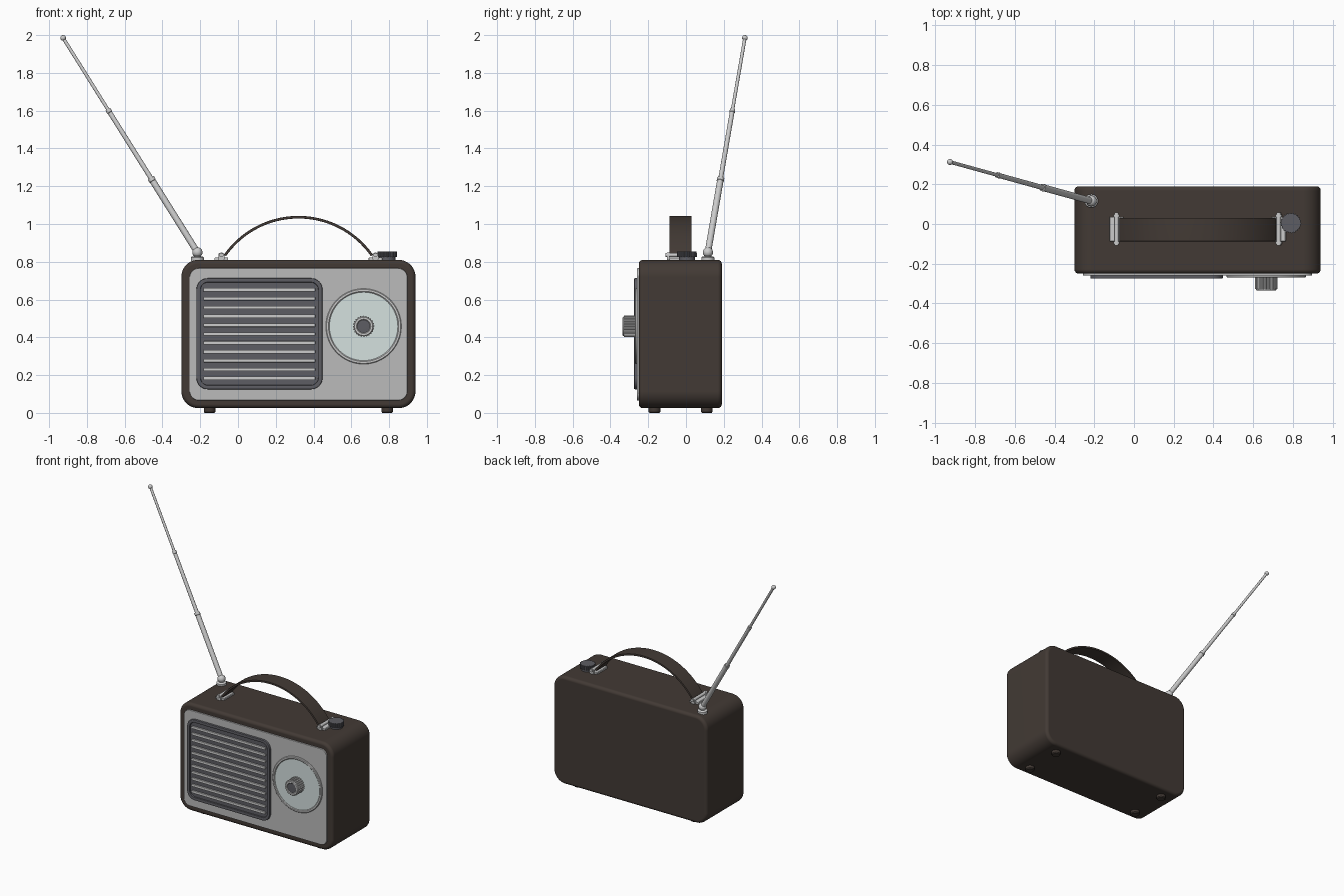
import bpy, bmesh, math
from mathutils import Vector

if "Cube" in bpy.data.objects:
    bpy.data.objects.remove(bpy.data.objects["Cube"])


def material(name, rgb):
    m = bpy.data.materials.new(name)
    m.diffuse_color = (*rgb, 1)
    m.use_nodes = True
    m.node_tree.nodes["Principled BSDF"].inputs["Base Color"].default_value = m.diffuse_color
    return m


BROWN = material("brown_leather", (0.055, 0.042, 0.035))
DARK = material("dark_grey", (0.11, 0.11, 0.125))
CREAM = material("pale_dial", (0.66, 0.75, 0.74))
METAL = material("metal", (0.55, 0.55, 0.55))
PLATE = material("plate_grey", (0.5, 0.5, 0.5))


def finish(name, bm, mat, bevel=0, segs=3, weighted=True):
    """Bevel the sharp edges, shade smooth by angle and link the object."""
    bmesh.ops.recalc_face_normals(bm, faces=bm.faces)
    if bevel:
        sharp = [e for e in bm.edges if e.calc_face_angle(0) > math.radians(35)]
        bmesh.ops.bevel(bm, geom=sharp, offset=bevel, segments=segs,
                        profile=0.5, affect='EDGES', clamp_overlap=True)
    me = bpy.data.meshes.new(name)
    bm.to_mesh(me)
    bm.free()
    me.shade_smooth()
    me.set_sharp_from_angle(angle=math.radians(36))
    if mat:
        me.materials.append(mat)
    ob = bpy.data.objects.new(name, me)
    bpy.context.collection.objects.link(ob)
    if weighted:
        ob.modifiers.new("weighted_normals", 'WEIGHTED_NORMAL').keep_sharp = True
    return ob


def rounded_rect(x0, x1, z0, z1, r, n=10):
    pts = []
    for i, (cx, cz) in enumerate([(x1 - r, z1 - r), (x0 + r, z1 - r),
                                  (x0 + r, z0 + r), (x1 - r, z0 + r)]):
        for k in range(n + 1):
            a = math.pi / 2 * (i + k / n)
            pts.append((cx + r * math.cos(a), cz + r * math.sin(a)))
    return pts


def prism(name, pts, y0, y1, mat, hole=None, bevel=0, segs=3):
    """Extrude an x-z outline along y, with an optional matching hole."""
    bm = bmesh.new()
    n = len(pts)

    def loop(outline, y):
        return [bm.verts.new((x, y, z)) for x, z in outline]

    def bridge(a, b):
        for i in range(n):
            j = (i + 1) % n
            bm.faces.new((a[i], a[j], b[j], b[i]))

    a, b = loop(pts, y0), loop(pts, y1)
    bridge(a, b)
    if hole:
        c, d = loop(hole, y0), loop(hole, y1)
        bridge(c, d)
        bridge(a, c)
        bridge(b, d)
    else:
        bm.faces.new(a)
        bm.faces.new(b)
    return finish(name, bm, mat, bevel, segs)


def lathe(name, profile, origin, axis, mat, n=32):
    """Revolve (radius, height) points around an axis through the origin."""
    bm = bmesh.new()
    rot = Vector(axis).to_track_quat('Z', 'Y')
    rings = []
    for r, h in profile:
        count = 1 if r == 0 else n
        rings.append([bm.verts.new(Vector(origin) + rot @ Vector(
            (r * math.cos(2 * math.pi * k / n), r * math.sin(2 * math.pi * k / n), h)))
            for k in range(count)])
    for a, b in zip(rings, rings[1:]):
        for k in range(n):
            j = (k + 1) % n
            quad = [a[k % len(a)], a[j % len(a)], b[j % len(b)], b[k % len(b)]]
            bm.faces.new(list(dict.fromkeys(quad)))
    return finish(name, bm, mat, weighted=False)


def ball(r, h=0, n=12):
    return [(0 if k in (0, n) else r * math.sin(math.pi * k / n),
             h - r * math.cos(math.pi * k / n)) for k in range(n + 1)]


def fluted(r, depth, teeth, cx=0, cz=0):
    pts = []
    for k in range(teeth * 4):
        a = 2 * math.pi * k / (teeth * 4)
        rr = r if k % 4 < 2 else r - depth
        pts.append((cx + rr * math.cos(a), cz + rr * math.sin(a)))
    return pts


# Case and front plate
prism("case", rounded_rect(-0.30, 0.94, 0.025, 0.81, 0.09, 12), -0.25, 0.19,
      BROWN, bevel=0.022, segs=4)
prism("front_plate", rounded_rect(-0.257, 0.897, 0.066, 0.766, 0.05), -0.26, -0.24,
      PLATE, bevel=0.004, segs=2)

# Speaker grille: frame, recessed backing and slats
prism("grille_frame", rounded_rect(-0.22, 0.447, 0.125, 0.713, 0.06), -0.275, -0.25,
      DARK, hole=rounded_rect(-0.198, 0.425, 0.147, 0.691, 0.04), bevel=0.005, segs=2)
prism("grille_backing", rounded_rect(-0.21, 0.437, 0.135, 0.703, 0.05), -0.264, -0.25, DARK)
for i in range(11):
    z = 0.183 + 0.0469 * i
    prism(f"grille_slat_{i + 1}", rounded_rect(-0.183, 0.409, z - 0.009, z + 0.009, 0.003, 2),
          -0.274, -0.255, METAL, bevel=0.003, segs=2)

# Tuning dial with fluted knob
DX, DZ = 0.665, 0.458
front = (0, -1, 0)
lathe("dial_ring", [(0.2, 0), (0.2, 0.016), (0.196, 0.02), (0.186, 0.02),
                    (0.181, 0.016), (0.181, 0)], (DX, -0.25, DZ), front, METAL, 64)
lathe("dial_face", [(0.182, 0), (0.182, 0.015), (0, 0.015)],
      (DX, -0.25, DZ), front, CREAM, 64)
prism("tuning_knob", fluted(0.057, 0.005, 24, DX, DZ), -0.328, -0.26, METAL)
lathe("tuning_knob_rim", [(0.052, 0), (0.052, 0.006), (0.048, 0.01), (0.038, 0.01),
                          (0.034, 0.006)], (DX, -0.325, DZ), front, METAL, 48)
lathe("tuning_knob_cap", [(0.035, 0), (0.035, 0.006), (0, 0.007)],
      (DX, -0.325, DZ), front, DARK, 48)

# Volume knob on top
volume = prism("volume_knob", fluted(0.052, 0.004, 22), 0.015, 0.045, DARK)
volume.rotation_euler.x = math.pi / 2
volume.location = (0.79, 0.005, 0.81)
lathe("volume_knob_cap", [(0.043, 0), (0.043, 0.043), (0.048, 0.045), (0.046, 0.05), (0, 0.05)],
      (0.79, 0.005, 0.805), (0, 0, 1), DARK)

# Carrying handle: an arched strap
CX, R = 0.32, 0.482
arc = [math.radians(-55 + 110 * k / 40) for k in range(41)]


def strap_edge(r):
    return [(CX + r * math.sin(a), 1.043 - R + r * math.cos(a)) for a in arc]


prism("handle_strap", strap_edge(R) + strap_edge(R - 0.014)[::-1], -0.087, 0.03,
      BROWN, bevel=0.003, segs=2)

# Handle brackets: base plate, lugs and hinge pin, one at each end
for side, label in ((-1, "left"), (1, "right")):
    x = CX + side * 0.408
    prism(f"{label}_bracket_plate", rounded_rect(x - 0.036, x + 0.036, 0.805, 0.823, 0.004, 2),
          -0.087, 0.035, METAL, bevel=0.003, segs=2)
    for y, end in ((-0.1, "front"), (0.036, "back")):
        prism(f"{label}_bracket_{end}_lug",
              rounded_rect(x - 0.016, x + 0.016, 0.805, 0.848, 0.012, 5), y, y + 0.012, METAL)
    lathe(f"{label}_hinge_pin", [(0, 0), (0.011, 0), (0.011, 0.165), (0, 0.165)],
          (x, -0.108, 0.836), (0, 1, 0), METAL, 20)

# Telescopic antenna on a swivel base
base, tip = Vector((-0.215, 0.116, 0.85)), Vector((-0.926, 0.312, 1.985))
direction = tip - base
length = direction.length
lathe("antenna_base", [(0.034, 0), (0.034, 0.018), (0.03, 0.022), (0.018, 0.024), (0.018, 0.035),
                       (0, 0.035)], (base.x, base.y, 0.805), (0, 0, 1), METAL)
lathe("antenna_swivel", ball(0.027), base, direction, METAL)
stops = [0, 0.346, 0.666, 1]
for i, r in enumerate((0.017, 0.0125, 0.009)):
    h0, h1 = stops[i] * length, stops[i + 1] * length
    profile = [(0, h0), (r, h0), (r, h1 - 0.02)]
    if i < 2:
        profile += [(r + 0.002, h1 - 0.018), (r + 0.002, h1)]
    lathe(f"antenna_section_{i + 1}", profile + [(r, h1), (0, h1)], base, direction, METAL, 20)
lathe("antenna_tip", ball(0.015), tip, direction, METAL, 20)

# Feet
for x, side in ((-0.15, "left"), (0.79, "right")):
    for y, end in ((-0.167, "front"), (0.11, "back")):
        lathe(f"{end}_{side}_foot", [(0, 0), (0.026, 0), (0.031, 0.006), (0.031, 0.04), (0, 0.04)],
              (x, y, 0), (0, 0, 1), BROWN)
